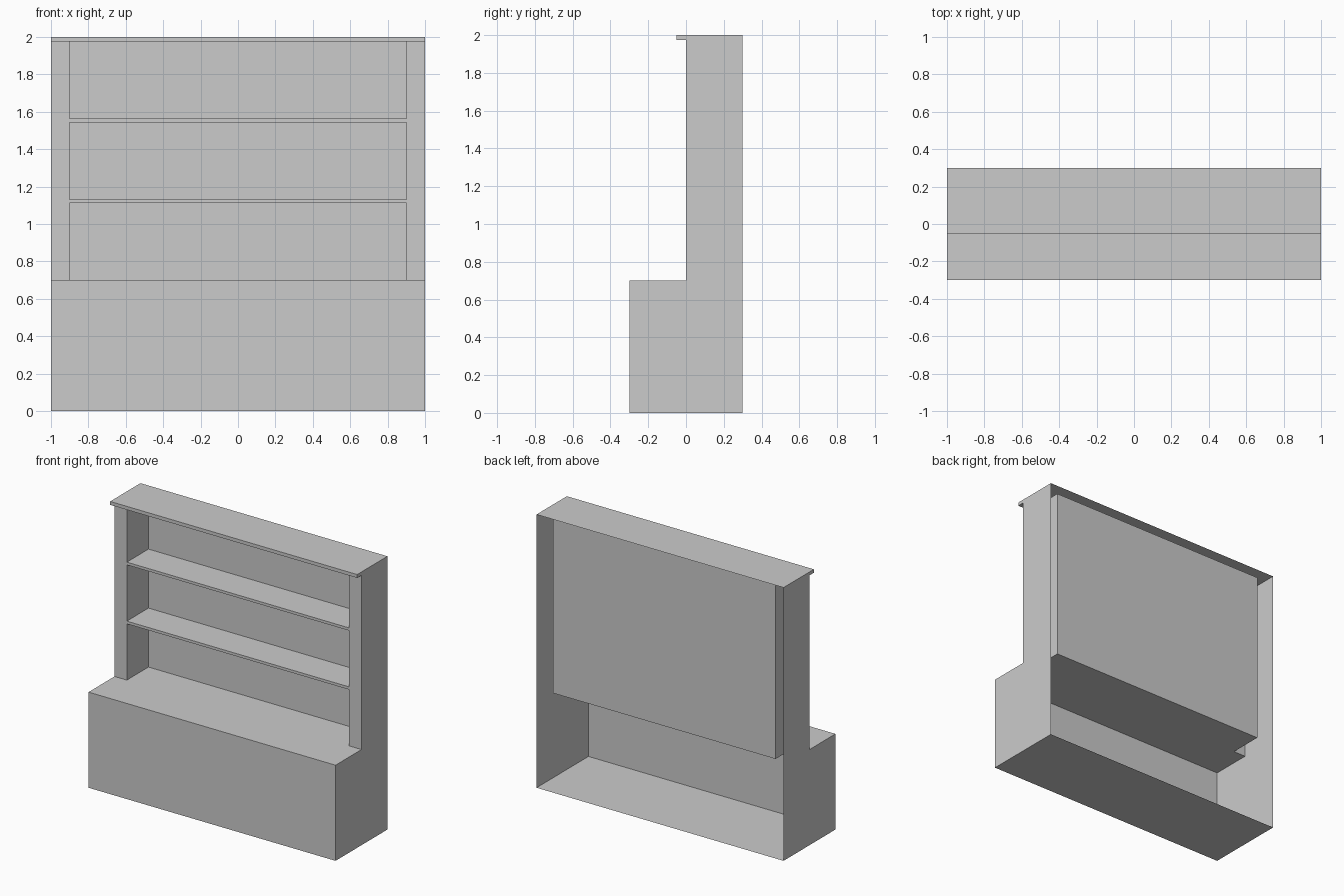
import bpy
import bmesh

if "Cube" in bpy.data.objects:
    bpy.data.objects.remove(bpy.data.objects["Cube"], do_unlink=True)

# Single plain grey finish
grey = bpy.data.materials.new("plain_grey")
grey.use_nodes = True
colour = (0.6, 0.6, 0.6, 1.0)
grey.diffuse_color = colour
grey.node_tree.nodes["Principled BSDF"].inputs["Base Color"].default_value = colour

# Main dimensions
HALF_W, NICHE_W = 1.0, 0.9
FRONT, BACK, NICHE_BACK = -0.3, 0.3, 0.25
COUNTER, LIP_Z, TOP = 0.7, 1.975, 2.0
LIP_Y = -0.05
SHELF = 0.02


def finish(name, bm):
    mesh = bpy.data.meshes.new(name)
    bm.to_mesh(mesh)
    bm.free()
    mesh.materials.append(grey)
    obj = bpy.data.objects.new(name, mesh)
    bpy.context.collection.objects.link(obj)
    return obj


def polygon(name, points):
    bm = bmesh.new()
    bm.faces.new([bm.verts.new(p) for p in points])
    return finish(name, bm)


def open_box(name, lo, hi, is_open, inward=False):
    """Box without the faces for which is_open(normal) holds."""
    bm = bmesh.new()
    bmesh.ops.create_cube(bm, size=1)
    for v in bm.verts:
        v.co = [a + (b - a) * (c + 0.5) for a, b, c in zip(lo, hi, v.co)]
    bm.normal_update()
    removed = [f for f in bm.faces if is_open(f.normal)]
    bmesh.ops.delete(bm, geom=removed, context='FACES')
    if inward:
        bmesh.ops.reverse_faces(bm, faces=bm.faces[:])
    return finish(name, bm)


# Cabinet sides: stepped outline with the small overhang at the top
outline = [(BACK, 0), (FRONT, 0), (FRONT, COUNTER), (0, COUNTER),
           (0, LIP_Z), (LIP_Y, LIP_Z), (LIP_Y, TOP), (BACK, TOP)]
polygon("left_side", [(HALF_W, y, z) for y, z in reversed(outline)])
polygon("right_side", [(-HALF_W, y, z) for y, z in outline])

# Thin panels spanning the full width, following the outline
spans = {"base_floor": 0, "base_front": 1, "counter_top": 2,
         "overhang_underside": 4, "overhang_front": 5, "top_panel": 6}
for name, i in spans.items():
    (y0, z0), (y1, z1) = outline[i], outline[i + 1]
    polygon(name, [(-HALF_W, y0, z0), (HALF_W, y0, z0),
                   (HALF_W, y1, z1), (-HALF_W, y1, z1)])

# Front posts on both sides of the shelf recess
for name, x0, x1 in (("left_post", NICHE_W, HALF_W),
                     ("right_post", -HALF_W, -NICHE_W)):
    polygon(name, [(x0, 0, COUNTER), (x1, 0, COUNTER),
                   (x1, 0, LIP_Z), (x0, 0, LIP_Z)])

# Shelf recess, open at the front
open_box("shelf_recess", (-NICHE_W, 0, COUNTER), (NICHE_W, NICHE_BACK, LIP_Z),
         lambda n: n.y < -0.5, inward=True)

# Two evenly spaced shelves
gap = (LIP_Z - COUNTER - 2 * SHELF) / 3
for i, name in enumerate(("lower_shelf", "upper_shelf")):
    z = COUNTER + gap + i * (gap + SHELF)
    open_box(name, (-NICHE_W, 0, z), (NICHE_W, NICHE_BACK, z + SHELF),
             lambda n: n.y > 0.5 or abs(n.x) > 0.5)
